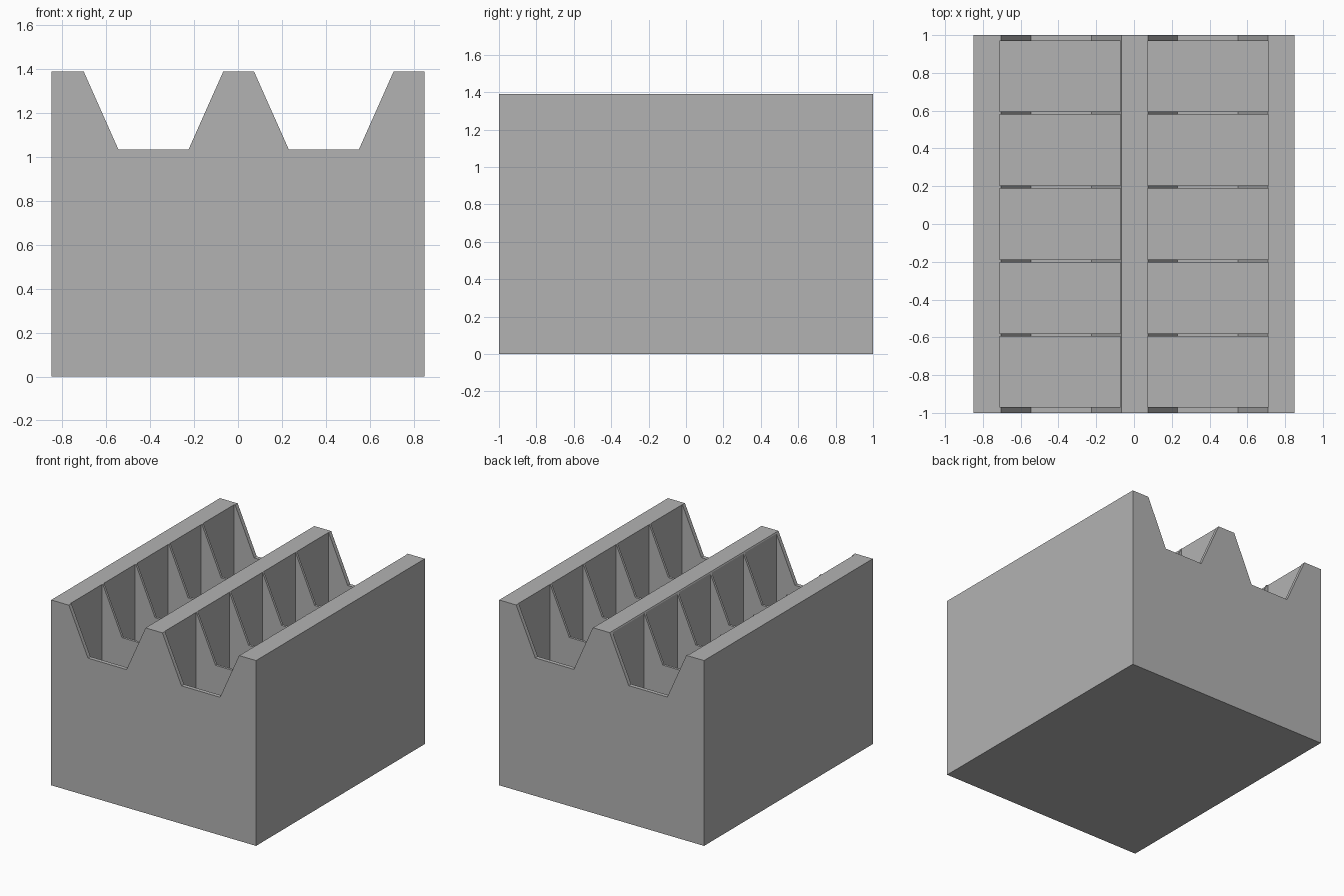
import bpy
import bmesh
from mathutils import Matrix, Vector

HALF_W, HALF_L, HEIGHT = 0.85, 1.0, 1.39
END_WALL, DIVIDER, FLOOR = 0.03, 0.018, 0.04
ROWS = 5
POCKET_X, POCKET_W = 0.391, 0.64
NOTCH_X = (-0.385, 0.391)
NOTCH_TOP, NOTCH_BASE, NOTCH_Z = 0.318, 0.16, 1.035

if "Cube" in bpy.data.objects:
    bpy.data.objects.remove(bpy.data.objects["Cube"])

grey = bpy.data.materials.new("plain grey")
grey.use_nodes = True
colour = (0.45, 0.45, 0.45, 1)
grey.diffuse_color = colour
grey.node_tree.nodes["Principled BSDF"].inputs["Base Color"].default_value = colour


def add_box(bm, low, high):
    low, high = Vector(low), Vector(high)
    place = Matrix.Translation((low + high) / 2) @ Matrix.Diagonal((*(high - low), 1))
    bmesh.ops.create_cube(bm, size=1, matrix=place)


def add_prism(bm, outline, y0, y1):
    face = bm.faces.new([bm.verts.new((x, y0, z)) for x, z in outline])
    swept = bmesh.ops.extrude_face_region(bm, geom=[face])["geom"]
    verts = [v for v in swept if isinstance(v, bmesh.types.BMVert)]
    bmesh.ops.translate(bm, verts=verts, vec=(0, y1 - y0, 0))


def make_object(name, bm):
    bmesh.ops.recalc_face_normals(bm, faces=bm.faces)
    mesh = bpy.data.meshes.new(name)
    bm.to_mesh(mesh)
    bm.free()
    mesh.materials.append(grey)
    obj = bpy.data.objects.new(name, mesh)
    bpy.context.collection.objects.link(obj)
    return obj


# Solid block of the tray
bm = bmesh.new()
add_box(bm, (-HALF_W, -HALF_L, 0), (HALF_W, HALF_L, HEIGHT))
tray = make_object("divided_tray", bm)

# Two columns of deep pockets, leaving thin dividers between them
bm = bmesh.new()
cell = (2 * (HALF_L - END_WALL) - (ROWS - 1) * DIVIDER) / ROWS
for x in (-POCKET_X, POCKET_X):
    for row in range(ROWS):
        y = -HALF_L + END_WALL + row * (cell + DIVIDER)
        add_box(bm, (x - POCKET_W / 2, y, FLOOR),
                (x + POCKET_W / 2, y + cell, HEIGHT + 0.2))
pockets = make_object("pocket_cutter", bm)

# Tapered finger notches through every end wall and divider
bm = bmesh.new()
rise = 0.1
slope = (NOTCH_TOP - NOTCH_BASE) / (HEIGHT - NOTCH_Z)
wide = NOTCH_TOP + slope * rise
for x in NOTCH_X:
    outline = [(x - NOTCH_BASE, NOTCH_Z), (x + NOTCH_BASE, NOTCH_Z),
               (x + wide, HEIGHT + rise), (x - wide, HEIGHT + rise)]
    add_prism(bm, outline, -HALF_L - rise, HALF_L + rise)
notches = make_object("notch_cutter", bm)

# Cut the pockets and notches out of the block
for cutter in (pockets, notches):
    cutter.hide_render = True
    cutter.hide_set(True)
    cutter.display_type = 'WIRE'
    cut = tray.modifiers.new(cutter.name, 'BOOLEAN')
    cut.operation = 'DIFFERENCE'
    cut.solver = 'EXACT'
    cut.object = cutter
